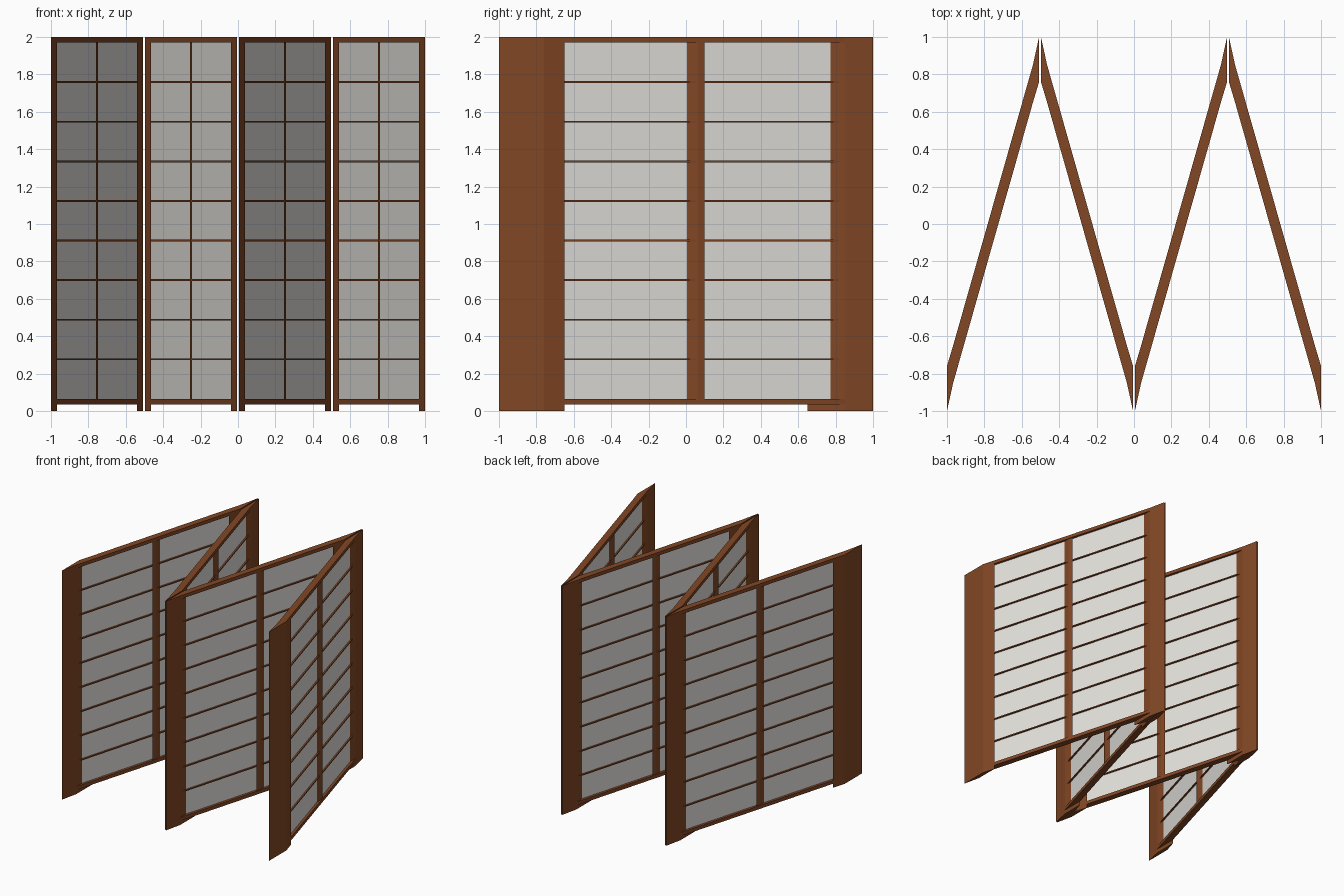
import bpy, bmesh

if "Cube" in bpy.data.objects:
    bpy.data.objects.remove(bpy.data.objects["Cube"])

def material(name, rgb):
    m = bpy.data.materials.new(name)
    m.diffuse_color = (*rgb, 1)
    m.use_nodes = True
    m.node_tree.nodes["Principled BSDF"].inputs["Base Color"].default_value = m.diffuse_color
    return m

WOOD = material("brown wood", (0.225, 0.063, 0.018))
PAPER = material("pale paper", (0.79, 0.775, 0.735))

HALF = 0.24625          # half panel width along x
INNER = HALF - 0.033    # inner edge of the posts
SLOPE = 0.75 / INNER    # how steeply a panel runs front to back
Z0, Z1 = 0.065, 1.97    # opening between the rails


def slab(bm, ends, z0, z1):
    """Upright prism; ends = two (x, y centre, y half depth) tuples."""
    (xa, ya, ha), (xb, yb, hb) = ends
    plan = [(xa, ya - ha), (xb, yb - hb), (xb, yb + hb), (xa, ya + ha)]
    low = [bm.verts.new((x, y, z0)) for x, y in plan]
    top = [bm.verts.new((x, y, z1)) for x, y in plan]
    bm.faces.new(low)
    bm.faces.new(top)
    for i in range(4):
        j = (i + 1) % 4
        bm.faces.new((low[i], low[j], top[j], top[i]))


def part(name, mat, slabs, cx, side):
    bm = bmesh.new()
    for ends, z0, z1 in slabs:
        slab(bm, [(cx + x, side * y, h) for x, y, h in ends], z0, z1)
    bmesh.ops.recalc_face_normals(bm, faces=bm.faces)
    me = bpy.data.meshes.new(name)
    bm.to_mesh(me)
    bm.free()
    me.materials.append(mat)
    ob = bpy.data.objects.new(name, me)
    bpy.context.collection.objects.link(ob)


def run(half_x, half_y):
    """Strip following the panel's diagonal."""
    return [(-half_x, -SLOPE * half_x, half_y), (half_x, SLOPE * half_x, half_y)]


for n in range(4):
    cx = (n - 1.5) * (2 * HALF + 0.01)
    side = 1 if n % 2 == 0 else -1
    tag = f"_{n + 1}"
    # end posts, slightly deeper at the fold
    posts = [([(s * HALF, s * 0.88, 0.12), (s * INNER, s * 0.75, 0.10)], 0, 2) for s in (-1, 1)]
    part("posts" + tag, WOOD, posts, cx, side)
    # top and bottom rails
    part("rails" + tag, WOOD, [(run(INNER, 0.10), 0.035, Z0), (run(INNER, 0.10), Z1, 2)], cx, side)
    # upright middle bar
    part("middle_bar" + tag, WOOD, [(run(0.005, 0.08), Z0, Z1)], cx, side)
    # eight thin cross bars
    step = (Z1 - Z0) / 9
    bars = [(run(INNER, 0.068), Z0 + k * step - 0.005, Z0 + k * step + 0.005) for k in range(1, 9)]
    part("cross_bars" + tag, WOOD, bars, cx, side)
    # paper sheet
    part("paper_sheet" + tag, PAPER, [(run(INNER, 0.022), Z0, Z1)], cx, side)
